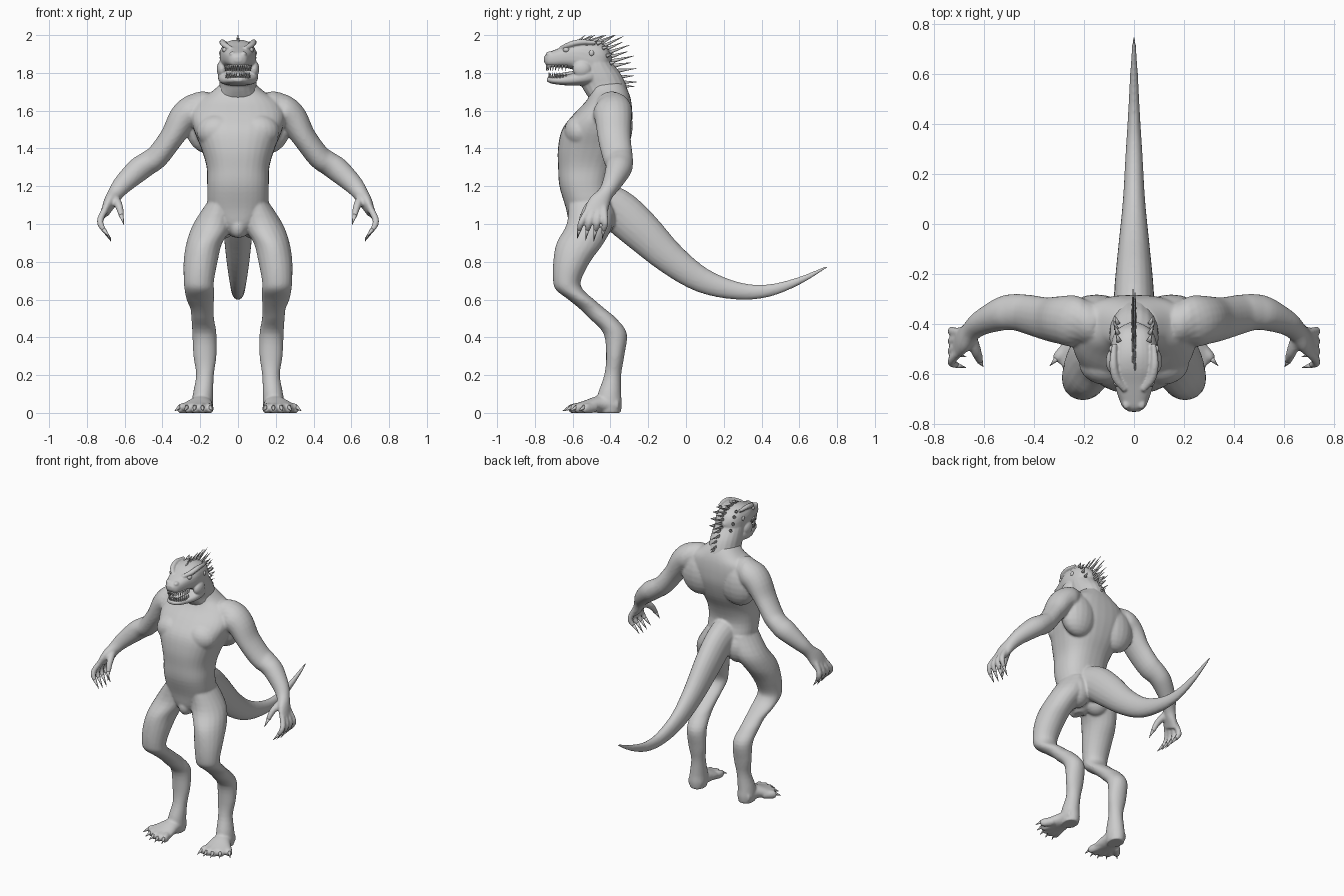
import bpy, bmesh, math
from mathutils import Vector

X, Y, Z = Vector((1, 0, 0)), Vector((0, 1, 0)), Vector((0, 0, 1))


def spline(rings, n):
    """Catmull-Rom through (x, y, z, radius_u, radius_v) rings."""
    out = []
    for i in range(len(rings) - 1):
        a, b, c, d = (rings[max(0, min(len(rings) - 1, i + k))] for k in (-1, 0, 1, 2))
        for s in range(n):
            t = s / n
            out.append([0.5 * (2*q + (r-p)*t + (2*p-5*q+4*r-w)*t*t + (3*q-p-3*r+w)*t**3)
                        for p, q, r, w in zip(a, b, c, d)])
    return out + [list(rings[-1])]


def loft(bm, rings, axes=None, mirror=False, seg=20, power=2.0, n=4):
    """Closed tube; sections follow the path unless fixed axes are given."""
    rings = spline(rings, n)
    for side in ((1, -1) if mirror else (1,)):
        loops = []
        for i, (x, y, z, a, b) in enumerate(rings):
            if axes:
                u, v = axes
            else:
                t = Vector(rings[min(i + 1, len(rings) - 1)][:3]) - Vector(rings[max(i - 1, 0)][:3])
                v = t.cross(X).normalized()
                u = v.cross(t).normalized()
            loop = []
            for k in range(seg):
                c, s = math.cos(math.tau * k / seg), math.sin(math.tau * k / seg)
                c = math.copysign(abs(c) ** (2 / power), c)
                s = math.copysign(abs(s) ** (2 / power), s)
                p = Vector((x, y, z)) + u * c * max(a, .0008) + v * s * max(b, .0008)
                p.x *= side
                loop.append(bm.verts.new(p))
            loops.append(loop)
        for l0, l1 in zip(loops, loops[1:]):
            for k in range(seg):
                bm.faces.new((l0[k], l0[(k+1) % seg], l1[(k+1) % seg], l1[k]))
        bm.faces.new(loops[0][::-1])
        bm.faces.new(loops[-1])


def blob(bm, c, r, mirror=True):
    for side in ((1, -1) if mirror else (1,)):
        vs = bmesh.ops.create_uvsphere(bm, u_segments=20, v_segments=12, radius=1)['verts']
        for v in vs:
            v.co = Vector((side * c[0] + v.co.x*r[0], c[1] + v.co.y*r[1], c[2] + v.co.z*r[2]))


def spike(bm, base, tip, r, mirror=True, flat=1.0):
    loft(bm, [(*base, r * flat, r), (*tip, 0, 0)], mirror=mirror, seg=8, n=2)


def finish(bm, name, voxel=None, smooth=5):
    bmesh.ops.recalc_face_normals(bm, faces=bm.faces)
    me = bpy.data.meshes.new(name)
    bm.to_mesh(me)
    bm.free()
    ob = bpy.data.objects.new(name, me)
    bpy.context.collection.objects.link(ob)
    for p in me.polygons:
        p.use_smooth = True
    if voxel:
        m = ob.modifiers.new('fuse', 'REMESH')
        m.mode, m.voxel_size, m.use_smooth_shade = 'VOXEL', voxel, True
        m = ob.modifiers.new('soften', 'SMOOTH')
        m.factor, m.iterations = 0.5, smooth
    return ob


body, claws = bmesh.new(), bmesh.new()

# torso
loft(body, [(0, -.54, .93, .03, .035), (0, -.525, .99, .09, .09), (0, -.51, 1.08, .155, .125),
            (0, -.535, 1.2, .163, .135), (0, -.525, 1.3, .166, .152), (0, -.50, 1.4, .195, .178),
            (0, -.473, 1.5, .235, .183), (0, -.44, 1.58, .25, .156), (0, -.41, 1.65, .215, .12),
            (0, -.405, 1.70, .14, .10), (0, -.42, 1.745, .09, .09)], axes=(X, Y), power=2.4, seg=32)
blob(body, (.11, -.56, 1.49), (.11, .085, .09))      # chest muscles
blob(body, (.15, -.37, 1.52), (.13, .088, .15))      # shoulder blades
blob(body, (.085, -.465, 1.03), (.09, .09, .11))     # buttocks
blob(body, (0, -.575, .985), (.045, .05, .06), False)

# tail
loft(body, [(0, -.50, 1.12, .10, .12), (0, -.37, 1.075, .085, .115), (0, -.245, .97, .078, .108),
            (0, -.08, .815, .062, .085), (0, .09, .70, .045, .066), (0, .28, .645, .034, .046),
            (0, .44, .648, .024, .033), (0, .60, .70, .016, .02), (0, .75, .776, .006, .006)])

# legs
loft(body, [(.09, -.51, 1.12, .07, .11), (.13, -.51, 1.0, .107, .122), (.178, -.56, .9, .095, .125),
            (.198, -.605, .8, .09, .098), (.207, -.63, .7, .08, .074), (.205, -.615, .65, .078, .072),
            (.2, -.555, .6, .073, .068), (.19, -.495, .55, .062, .067), (.187, -.44, .5, .06, .071),
            (.178, -.375, .42, .064, .062), (.175, -.375, .3, .061, .048), (.175, -.388, .2, .047, .045),
            (.185, -.405, .1, .054, .062), (.187, -.405, .045, .056, .066), (.187, -.405, .0, .05, .06)],
     axes=(X, Y), mirror=True)

# feet and toes
loft(body, [(.187, -.36, .042, .05, .042), (.195, -.45, .046, .06, .046), (.215, -.53, .033, .085, .033),
            (.235, -.585, .024, .07, .024)], mirror=True)
for i in range(5):
    f = i / 4
    tip = Vector((.145 + .17 * f, -.615 - .06 * f + .13 * f * f, .022))
    base = tip.lerp(Vector((.195, -.42, .035)), .5)
    d = (tip - base).normalized()
    loft(body, [(*base, .026, .026), (*tip.lerp(base, .3), .024, .028), (*tip, .016, .018)],
         mirror=True, seg=12)
    spike(claws, tip + Vector((0, 0, .008)) - d * .01, tip + d * .032 - Vector((0, 0, .01)), .013)

# arms and palms
loft(body, [(.16, -.40, 1.60, .09, .10), (.235, -.39, 1.595, .09, .105), (.29, -.385, 1.555, .08, .097),
            (.35, -.38, 1.46, .064, .087), (.425, -.362, 1.36, .062, .08), (.48, -.353, 1.32, .063, .073),
            (.53, -.36, 1.285, .064, .068), (.61, -.395, 1.21, .052, .05), (.65, -.428, 1.158, .041, .042),
            (.68, -.46, 1.11, .033, .058), (.705, -.48, 1.06, .022, .062)], mirror=True)

# fingers and thumbs
for i in range(4):
    f = i / 3
    tip = (.708, -.565 + .13 * f, .965)
    loft(body, [(.69, -.505 + .07 * f, 1.10, .018, .018), (.725, -.54 + .11 * f, 1.035, .018, .018),
                (.728, -.558 + .13 * f, 1.0, .017, .017), (*tip, .013, .013)], mirror=True, seg=12)
    spike(claws, (.712, tip[1], .972), (.672, tip[1] - .01, .905 + .03 * abs(f - .6)), .012)
loft(body, [(.655, -.45, 1.14, .026, .026), (.63, -.515, 1.095, .021, .021), (.617, -.55, 1.04, .014, .014)],
     mirror=True, seg=12)
spike(claws, (.618, -.548, 1.047), (.604, -.572, .995), .013)

finish(body, 'body', .0075)
finish(claws, 'claws')

# head: neck, skull with upper jaw, lower jaw
head = bmesh.new()
loft(head, [(0, -.405, 1.665, .125, .108), (0, -.43, 1.72, .1, .118), (0, -.46, 1.79, .098, .118),
            (0, -.485, 1.86, .092, .09), (0, -.49, 1.92, .07, .06)], axes=(X, Y))
skull = [(-.395, 1.87, 1.89, .02), (-.42, 1.80, 1.935, .065), (-.46, 1.765, 1.962, .088),
         (-.52, 1.77, 1.975, .096), (-.58, 1.81, 1.967, .095), (-.64, 1.827, 1.943, .079),
         (-.70, 1.83, 1.92, .06), (-.735, 1.837, 1.905, .044), (-.752, 1.86, 1.885, .018)]
jaw = [(-.45, 1.75, 1.83, .08), (-.52, 1.735, 1.83, .105), (-.585, 1.732, 1.805, .1),
       (-.65, 1.735, 1.785, .074), (-.71, 1.743, 1.779, .05), (-.737, 1.755, 1.774, .022)]
for part in (skull, jaw):
    loft(head, [(0, y, (lo + hi) / 2, w, (hi - lo) / 2) for y, lo, hi, w in part],
         axes=(X, Z), power=2.6, seg=28)
# brow ridges, nostrils, cheek folds
loft(head, [(.035, -.665, 1.927, .012, .012), (.07, -.62, 1.948, .017, .015), (.083, -.56, 1.963, .016, .015),
            (.078, -.48, 1.96, .01, .01)], mirror=True, seg=12)
blob(head, (.03, -.722, 1.9), (.016, .02, .014))
blob(head, (.085, -.55, 1.82), (.028, .05, .045))
finish(head, 'head', .005, 4)

# eyes and ear discs
eyes = bmesh.new()
blob(eyes, (.066, -.633, 1.922), (.017, .018, .015))
blob(eyes, (.092, -.5, 1.905), (.008, .013, .015))
finish(eyes, 'eyes_and_ears')

# tongue
tongue = bmesh.new()
loft(tongue, [(0, -.56, 1.80, .045, .015), (0, -.64, 1.792, .038, .011), (0, -.70, 1.785, .02, .007)])
finish(tongue, 'tongue')

# teeth
teeth = bmesh.new()
for i in range(9):
    a = math.radians(5 + 78 * i / 8)
    c, s = math.cos(a), math.sin(a)
    x, y = .068 * c, -.625 - .112 * s
    spike(teeth, (x, y, 1.842), (x, y - .003, 1.81), .0065)
    x, y = .062 * c, -.625 - .1 * s
    spike(teeth, (x, y, 1.772), (x, y - .003, 1.803), .006)
finish(teeth, 'teeth')

# crest spines along head and neck
crest = bmesh.new()
line = spline([(0, -.58, 1.96, 0, 0), (0, -.50, 1.965, 0, 0), (0, -.425, 1.925, 0, 0),
               (0, -.37, 1.84, 0, 0), (0, -.325, 1.73, 0, 0)], 4)
for i, p in enumerate(line):
    f = i / (len(line) - 1)
    a = math.radians(48 - 50 * f)
    size = (.055 + .07 * math.sin(math.pi * min(1, f * .8 + .15))) * (1 if i % 2 else .8)
    d = Vector((0, math.cos(a), math.sin(a)))
    b = Vector((.004 * (-1) ** i, p[1], p[2]))
    tip = b + d * size
    tip.z = min(tip.z, 2.0)
    spike(crest, b - d * .015, tip, .012, False, .6)
# small scales at the back of the skull
for y, z, x in ((-.47, 1.955, .06), (-.44, 1.93, .065), (-.42, 1.89, .07), (-.4, 1.85, .065)):
    spike(crest, (x, y, z), (x + .012, y + .035, z + .012), .011)
finish(crest, 'crest_spines')
